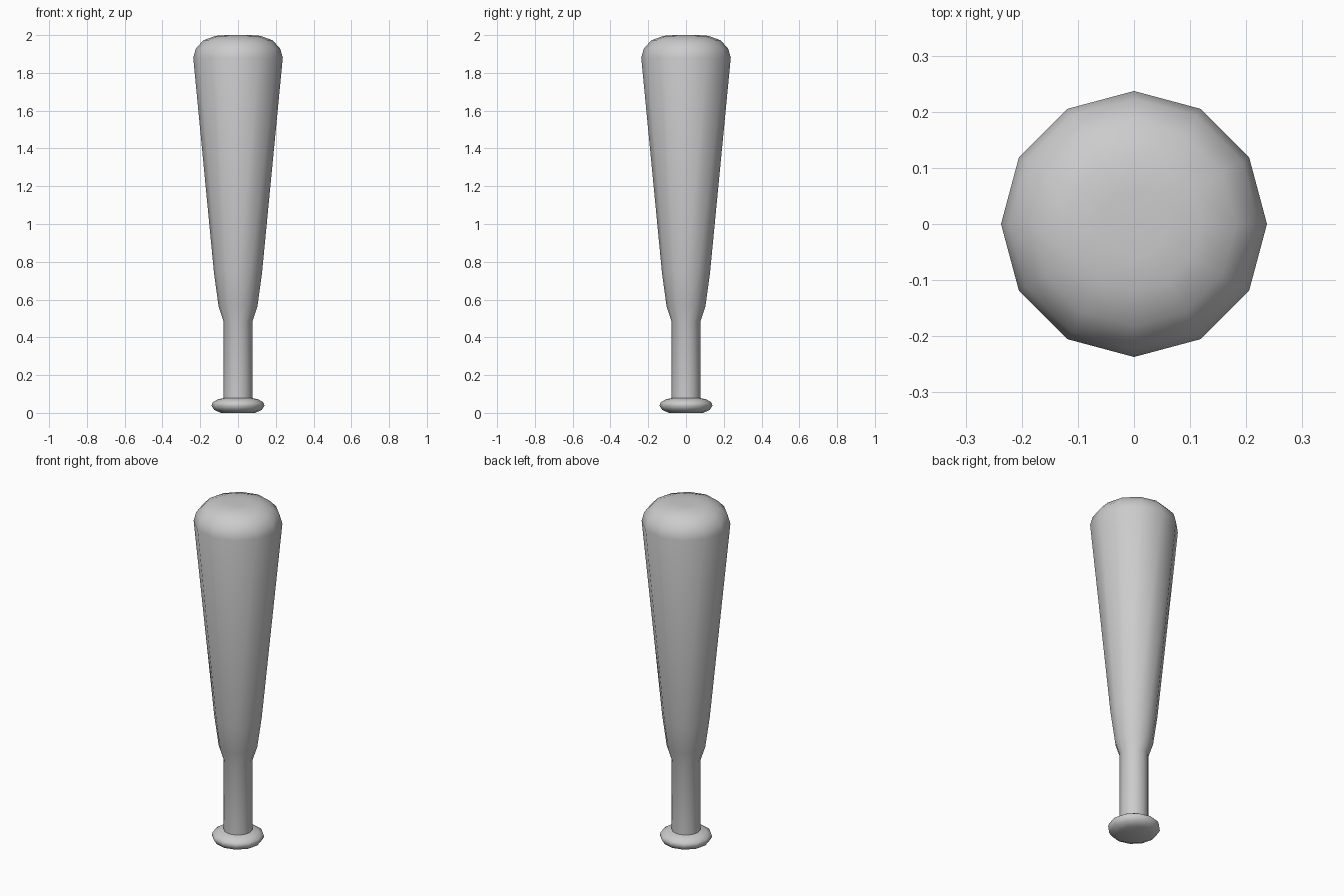
import bpy, bmesh
from math import cos, sin, tau, radians

if "Cube" in bpy.data.objects:
    bpy.data.objects.remove(bpy.data.objects["Cube"])

SIDES = 12


def lathe(name, profile):
    """Revolve (radius, z) points around z and cap both ends."""
    bm = bmesh.new()
    rings = [[bm.verts.new((r * cos(tau * i / SIDES), r * sin(tau * i / SIDES), z))
              for i in range(SIDES)] for r, z in profile]
    for low, high in zip(rings, rings[1:]):
        for i in range(SIDES):
            j = (i + 1) % SIDES
            bm.faces.new((low[i], low[j], high[j], high[i]))
    bm.faces.new(rings[0][::-1])
    bm.faces.new(rings[-1])
    mesh = bpy.data.meshes.new(name)
    bm.to_mesh(mesh)
    bm.free()
    obj = bpy.data.objects.new(name, mesh)
    bpy.context.collection.objects.link(obj)
    bpy.ops.object.select_all(action='DESELECT')
    obj.select_set(True)
    bpy.context.view_layer.objects.active = obj
    bpy.ops.object.shade_smooth_by_angle(angle=radians(50))
    return obj


# Whole bat: end knob, straight handle, flared barrel and rounded tip
lathe("bat", [
    (0.09, 0.0), (0.125, 0.015), (0.14, 0.038), (0.135, 0.055), (0.108, 0.072),
    (0.077, 0.078), (0.077, 0.485),
    (0.103, 0.565), (0.127, 0.74),
    (0.237, 1.88), (0.223, 1.93), (0.182, 1.973), (0.12, 1.996), (0.06, 2.0),
])
